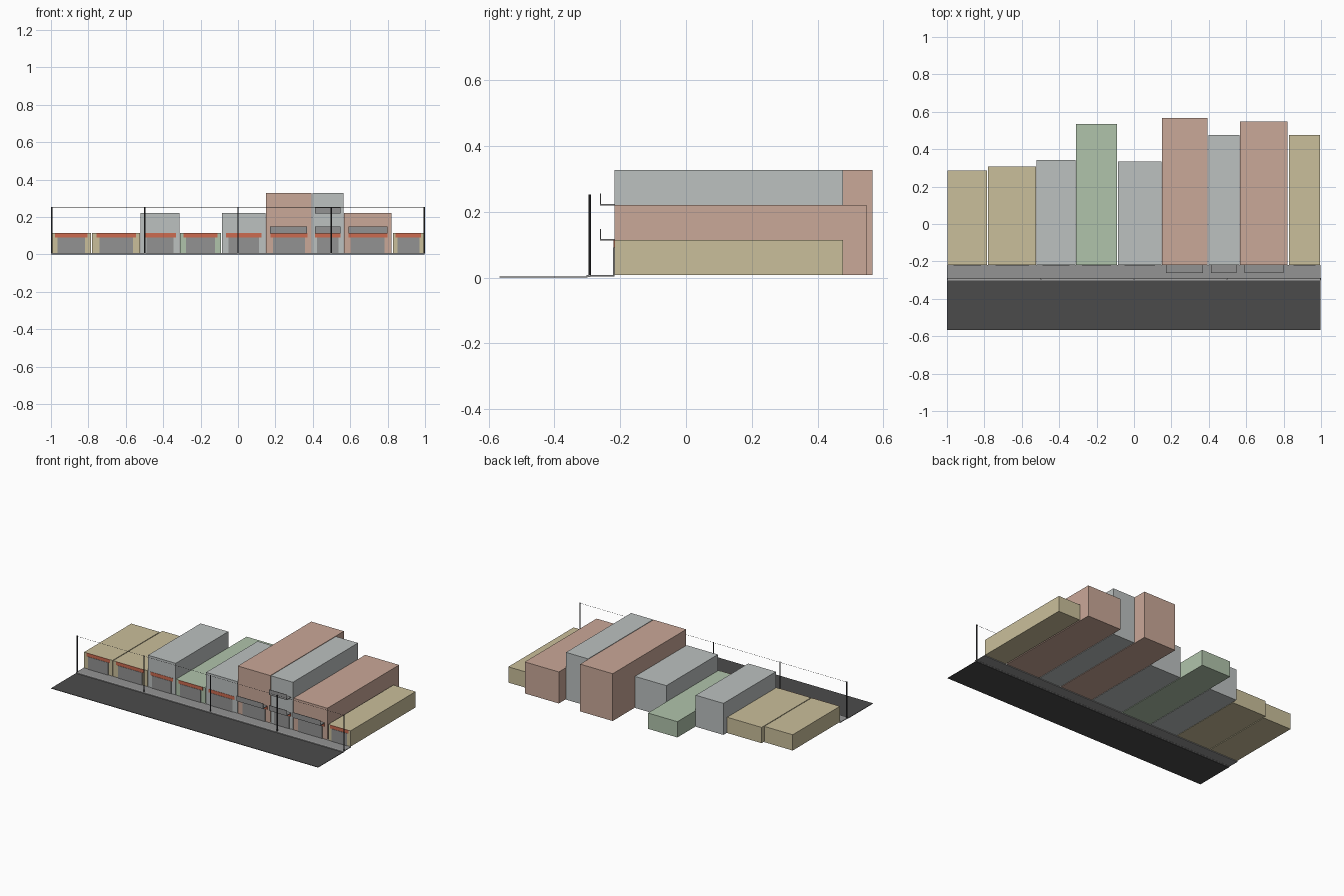
import bpy
import bmesh
from mathutils import Matrix, Vector

cube = bpy.data.objects.get("Cube")
if cube:
    bpy.data.objects.remove(cube, do_unlink=True)


def make_material(name, hex_code):
    """Flat material from an sRGB hex colour."""
    def linear(c):
        return c / 12.92 if c <= 0.04045 else ((c + 0.055) / 1.055) ** 2.4
    rgb = [linear(v / 255) for v in bytes.fromhex(hex_code)]
    mat = bpy.data.materials.new(name)
    mat.use_nodes = True
    mat.diffuse_color = (*rgb, 1)
    mat.node_tree.nodes["Principled BSDF"].inputs["Base Color"].default_value = (*rgb, 1)
    return mat


SAND = make_material("sand_wall", "CABF9B")
PINK = make_material("pink_wall", "CAA898")
GREY = make_material("pale_grey_wall", "BCC1C0")
GREEN = make_material("green_wall", "B0C4AB")
ASPHALT = make_material("asphalt", "4B4B4B")
PAVING = make_material("paving", "949494")
CURB = make_material("curb_stone", "A6A6A6")
ORANGE = make_material("orange_sign", "CC6B50")
SHUTTER = make_material("shutter_grey", "929292")
DARK = make_material("dark_metal", "3A3A3C")


def finish(name, bm, mat):
    mesh = bpy.data.meshes.new(name)
    bm.to_mesh(mesh)
    bm.free()
    mesh.materials.append(mat)
    obj = bpy.data.objects.new(name, mesh)
    bpy.context.collection.objects.link(obj)


def add_box(bm, x, y, z):
    """Add a box spanning the given (low, high) ranges."""
    spans = (x, y, z)
    centre = Vector([(a + b) / 2 for a, b in spans])
    size = Vector([b - a for a, b in spans])
    bmesh.ops.create_cube(bm, size=1, matrix=Matrix.Translation(centre) @ Matrix.Diagonal(size).to_4x4())


def box(name, x, y, z, mat):
    bm = bmesh.new()
    add_box(bm, x, y, z)
    finish(name, bm, mat)


FRONT = -0.218
GROUND = 0.008
STOREY = 0.1065

# Street
box("road", (-1, 0.996), (-0.567, -0.3), (0, 0.003), ASPHALT)
box("sidewalk", (-1, 0.996), (-0.29, FRONT), (0.003, GROUND), PAVING)
box("curb", (-1, 1), (-0.303, -0.29), (0.002, GROUND), CURB)


def balcony(name, x, floor):
    """Thin slab with a solid front rail."""
    bm = bmesh.new()
    add_box(bm, x, (-0.26, FRONT), (floor - 0.002, floor + 0.003))
    add_box(bm, x, (-0.261, -0.258), (floor - 0.002, floor + 0.034))
    finish(name, bm, SHUTTER)


def shop_house(name, left, right, back, storeys, mat, balconies=False):
    width = right - left
    top = GROUND + storeys * STOREY
    box(name + "_walls", (left, right), (FRONT, back), (GROUND, top), mat)
    # Shop shutter and sign board on the ground floor
    inset, sign_inset = width * 0.15, width * 0.09
    box(name + "_shutter", (left + inset, right - inset),
        (FRONT - 0.004, FRONT), (GROUND, 0.092), SHUTTER)
    sign = (left + sign_inset, right - sign_inset)
    box(name + "_sign", sign, (FRONT - 0.002, FRONT), (0.092, GROUND + STOREY), ORANGE)
    if balconies:
        for level in range(1, storeys):
            balcony(f"{name}_balcony_{level}", sign, GROUND + level * STOREY)


# Row of houses: left, right, back, storeys, wall colour, balconies
houses = [
    (-0.997, -0.785, 0.285, 1, SAND, False),
    (-0.78, -0.523, 0.307, 1, SAND, False),
    (-0.52, -0.313, 0.343, 2, GREY, False),
    (-0.31, -0.09, 0.535, 1, GREEN, False),
    (-0.086, 0.148, 0.333, 2, GREY, False),
    (0.151, 0.394, 0.567, 3, PINK, False),
    (0.398, 0.563, 0.477, 3, GREY, True),
    (0.567, 0.821, 0.548, 2, PINK, True),
    (0.828, 0.994, 0.477, 1, SAND, False),
]
for number, house in enumerate(houses, 1):
    shop_house(f"house_{number}", *house)
# The tall pink house has a balcony on the first floor only
balcony("house_6_balcony", (0.171, 0.37), GROUND + STOREY)

# Street poles and the wire between them
for i in range(5):
    bm = bmesh.new()
    bmesh.ops.create_cone(bm, cap_ends=True, segments=8, radius1=0.0035, radius2=0.0035,
                          depth=0.246, matrix=Matrix.Translation((-0.9965 + i * 0.49825, -0.293, 0.13)))
    finish(f"pole_{i + 1}", bm, DARK)
box("overhead_wire", (-0.997, 0.997), (-0.2935, -0.2925), (0.249, 0.25), DARK)
